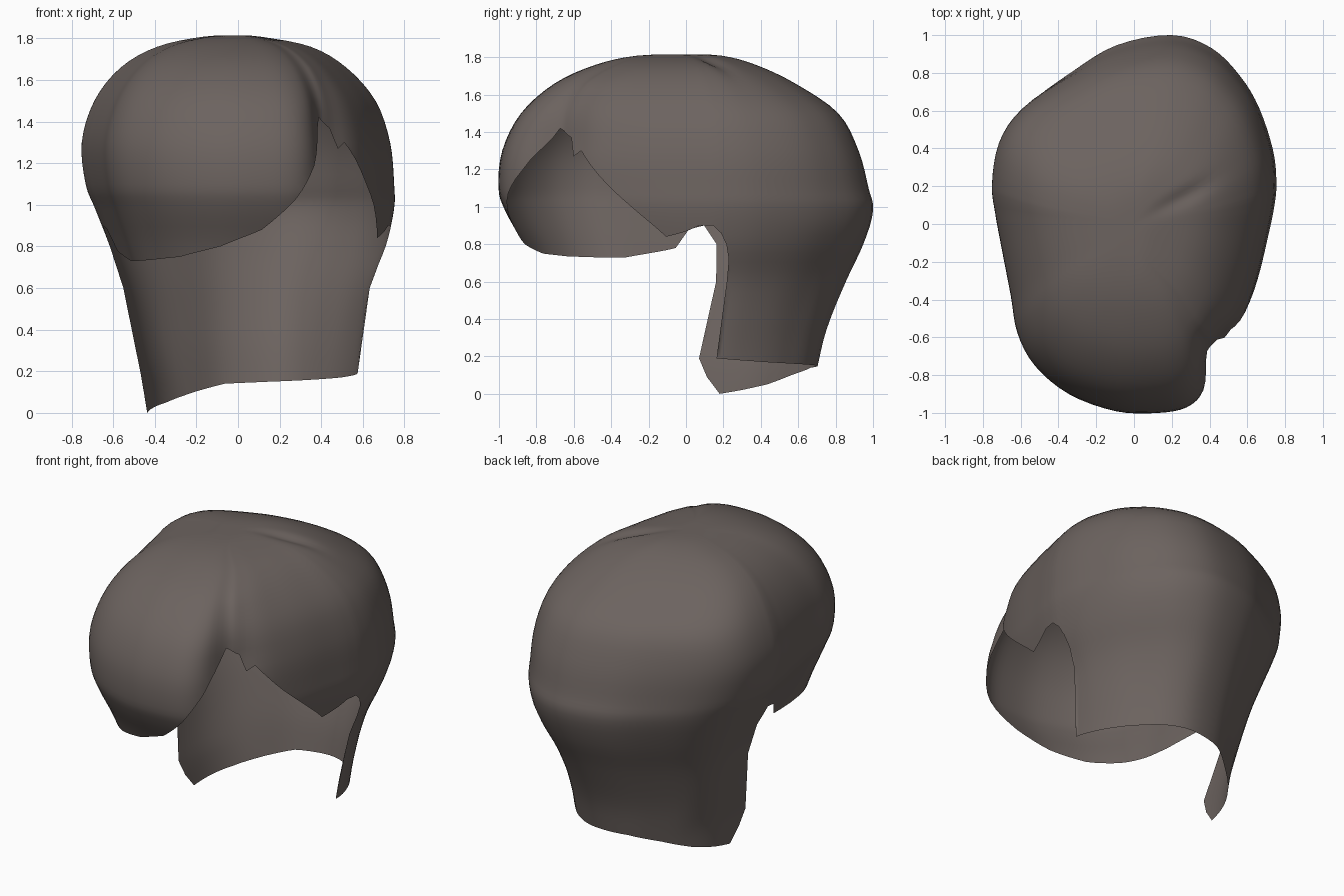
import bpy, bmesh, math

if "Cube" in bpy.data.objects:
    bpy.data.objects.remove(bpy.data.objects["Cube"])

# plan outline of the hair at its widest, anticlockwise from the parting notch
OUT = [(.46, -.64), (.57, -.51), (.65, -.3), (.71, -.05), (.74, .1), (.75, .22), (.732, .39),
       (.66, .61), (.56, .78), (.41, .93), (.2, 1), (-.1, .945), (-.35, .805), (-.58, .635),
       (-.705, .45), (-.75, .22), (-.735, .05), (-.705, -.12), (-.655, -.38), (-.62, -.58),
       (-.53, -.75), (-.35, -.9), (-.1, -.99), (.12, -1), (.28, -.97), (.37, -.88), (.41, -.71)]
N = len(OUT)

# height, then reach to left, right, front, back
LEVELS = [(1.815, 0, 0, 0, 0), (1.808, .17, .12, .26, .19), (1.76, .385, .35, .48, .37),
          (1.66, .555, .52, .70, .58), (1.5, .68, .66, .88, .81), (1.3, .745, .73, .98, .92),
          (1.1, .73, .75, 1, .975), (.98, .685, .75, .965, 1), (.8, .615, .71, .87, .95),
          (.6, .55, .635, .8, .86), (.35, .5, .595, .75, .76), (.15, .46, .575, .7, .71),
          (0, .44, .57, .7, .68)]

# lower hairline: outline position, height
EDGE = [(0, 1.37), (.3, 1.27), (.6, 1.3), (1, 1.22), (2, 1.0), (2.7, .84), (3.3, .87), (3.8, .9),
        (4.4, .9), (4.8, .86), (5.05, .8), (5.2, .72), (5.25, .6), (5.33, .19), (7, .17),
        (10, .15), (11, .14), (12, .1), (13, .05), (14, .02), (14.7, 0), (15, .09), (15.12, .19),
        (15.17, .6), (15.25, .8), (15.7, .9), (16.2, .88), (16.7, .78), (18, .73), (19, .73),
        (20, .735), (21, .75), (22, .8), (23, .88), (24, 1.03), (25, 1.19), (26, 1.42), (27, 1.37)]


def spline(pts, t, closed=False):
    """Catmull-Rom point at index position t."""
    n = len(pts)
    i = math.floor(t) if closed else min(int(t), n - 2)
    f = t - i
    idx = [(i + k) % n if closed else max(0, min(n - 1, i + k)) for k in (-1, 0, 1, 2)]
    return [.5 * (2 * b + (c - a) * f + (2 * a - 5 * b + 4 * c - d) * f * f
                  + (3 * b - a - 3 * c + d) * f ** 3)
            for a, b, c, d in zip(*(pts[k] for k in idx))]


def edge_z(u):
    for (a, za), (b, zb) in zip(EDGE, EDGE[1:]):
        if a <= u <= b:
            return za + (zb - za) * (u - a) / (b - a)


def level_at(z):
    lo, hi = 0, len(LEVELS) - 1
    for _ in range(40):
        mid = (lo + hi) / 2
        if spline(LEVELS, mid)[0] > z:
            lo = mid
        else:
            hi = mid
    return hi


def bump(t, centre, width):
    return math.exp(-((t - centre) / width) ** 2)


def surface(u, s):
    ox, oy = spline(OUT, u, True)
    du = (u - 26.6 + N / 2) % N - N / 2
    k = 1 + .13 * bump(du, 0, 1.3) * max(0, min(1, (4.7 - s) / 1.7))  # parting fades upward
    k += .07 * bump(u, 13, 1.7) * bump(s, 3.4, 1.8)    # full upper back, left
    k += .02 * bump(u, 7.5, 1.7) * bump(s, 4, 1.8)     # full upper back, right
    k -= .04 * bump(u, 8, 1.6) * max(0, min(1, (s - 7.5) / 2))  # slimmer nape
    ox, oy = ox * k, oy * k
    z, xl, xr, yf, yb = spline(LEVELS, s)
    wx = .5 + .5 * math.tanh(ox / .2)
    x = ox * (xl * (1 - wx) + xr * wx) / .75
    wy = .5 + .5 * math.tanh(oy / .1)
    y = oy * (yf * (1 - wy) + yb * wy)
    # forward flick of the nape on both sides
    if z < .65 and y > 0:
        amount, top = (.1, .6) if x < 0 else (.05, .65)
        ramp = max(0, 1 - (z - .19) / (top - .19)) if z > .19 else max(0, 1 - (.19 - z) / .25)
        y -= amount * ramp * max(0, 1 - y / .5)
    # crown crease
    if z > 1.6:
        dx, dy = x - .27, y - .145
        along, across = dx * .87 + dy * .49, -dx * .49 + dy * .87
        z -= .02 * bump(along, 0, .16) * bump(across, 0, .04)
    return x, y, max(z, 0)


# hair shell: even rings from the crown, each column stopping at the hairline
STEP = .25
columns = sorted({round(k / 4, 3) for k in range(N * 4)} | {e[0] for e in EDGE if e[0] < N})
bm = bmesh.new()
crown = bm.verts.new(surface(0, 0))
grid = []
for u in columns:
    end = level_at(edge_z(u))
    full = int(end / STEP - .15)
    grid.append([crown] + [bm.verts.new(surface(u, STEP * r)) for r in range(1, full + 1)]
                + [bm.verts.new(surface(u, end))])
for a, b in zip(grid, grid[1:] + grid[:1]):
    for r in range(max(len(a), len(b)) - 1):
        ring = [c[min(r + d, len(c) - 1)] for c, d in ((a, 0), (a, 1), (b, 1), (b, 0))]
        ring = list(dict.fromkeys(ring))
        if len(ring) > 2:
            bm.faces.new(ring)
mesh = bpy.data.meshes.new("hair")
bm.to_mesh(mesh)
bm.free()
for p in mesh.polygons:
    p.use_smooth = True
hair = bpy.data.objects.new("hair", mesh)
bpy.context.collection.objects.link(hair)

mat = bpy.data.materials.new("dark_brown")
mat.diffuse_color = (.15, .125, .115, 1)
mat.use_nodes = True
mat.node_tree.nodes["Principled BSDF"].inputs["Base Color"].default_value = mat.diffuse_color
mesh.materials.append(mat)
